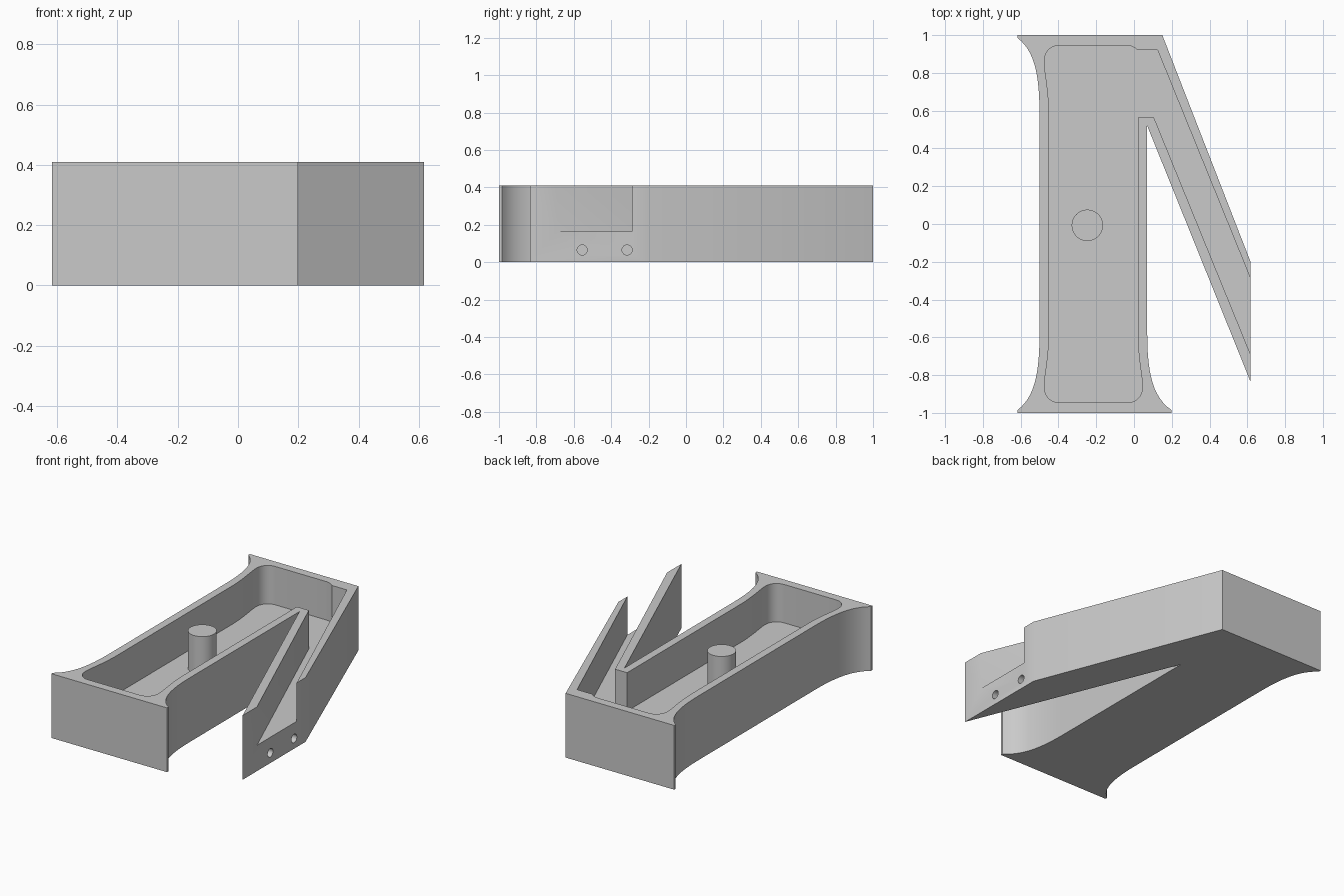
import bpy, bmesh, math
from mathutils import Vector, Matrix

if "Cube" in bpy.data.objects:
    bpy.data.objects.remove(bpy.data.objects["Cube"], do_unlink=True)

HEIGHT, FLOOR = 0.41, 0.165
SIDE = 0.617

grey = bpy.data.materials.new("plain grey")
grey.use_nodes = True
colour = (0.59, 0.59, 0.59, 1)
grey.diffuse_color = colour
grey.node_tree.nodes["Principled BSDF"].inputs["Base Color"].default_value = colour


def bezier(a, b, c, d, steps=12):
    """Points along a cubic curve, ends included."""
    a, b, c, d = (Vector(p) for p in (a, b, c, d))
    pts = []
    for i in range(steps + 1):
        t = i / steps
        u = 1 - t
        pts.append(tuple(a * u**3 + b * 3*u*u*t + c * 3*u*t*t + d * t**3))
    return pts


def mirror_x(points, centre):
    return [(2 * centre - x, y) for x, y in points]


def mirror_y(points):
    return [(x, -y) for x, y in points]


def finish(name, bm):
    bmesh.ops.recalc_face_normals(bm, faces=bm.faces)
    mesh = bpy.data.meshes.new(name)
    bm.to_mesh(mesh)
    bm.free()
    mesh.materials.append(grey)
    obj = bpy.data.objects.new(name, mesh)
    bpy.context.collection.objects.link(obj)
    return obj


def prism(name, outline, low, high):
    """Closed solid from an outline, with caps and side walls."""
    bm = bmesh.new()
    bottom = [bm.verts.new((x, y, low)) for x, y in outline]
    top = [bm.verts.new((x, y, high)) for x, y in outline]
    bm.faces.new(bottom[::-1])
    bm.faces.new(top)
    for i in range(len(outline)):
        j = (i + 1) % len(outline)
        bm.faces.new((bottom[i], bottom[j], top[j], top[i]))
    return finish(name, bm)


def cylinder(name, radius, depth, matrix, sides):
    bm = bmesh.new()
    bmesh.ops.create_cone(bm, cap_ends=True, segments=sides, radius1=radius,
                          radius2=radius, depth=depth, matrix=matrix)
    return finish(name, bm)


def cut(target, cutter):
    mod = target.modifiers.new(cutter.name, "BOOLEAN")
    mod.operation, mod.solver, mod.object = "DIFFERENCE", "EXACT", cutter
    bpy.context.view_layer.objects.active = target
    bpy.ops.object.modifier_apply(modifier=mod.name)
    bpy.data.objects.remove(cutter, do_unlink=True)


def smooth(obj):
    bpy.ops.object.select_all(action="DESELECT")
    obj.select_set(True)
    bpy.context.view_layer.objects.active = obj
    bpy.ops.object.shade_smooth_by_angle(angle=math.radians(30))


# Outer body: flared stem with a slanted arm, drawn counter-clockwise
flare = bezier((-SIDE, -0.985), (-0.53, -0.92), (-0.5, -0.8), (-0.5, -0.58))
right_flare = [(0.07 + (-0.5 - x) * 1.1, y) for x, y in flare]
outline = [(-SIDE, -1), (right_flare[0][0], -1)] + right_flare
outline += [(0.07, 0.52), (SIDE, -0.835), (SIDE, -0.2), (0.15, 1), (-SIDE, 1)]
outline += mirror_y(flare) + flare[::-1]
body = prism("hollow_body", outline, 0, HEIGHT)

# Hollow: rounded stem pocket joined to a channel that runs out of the arm tip
left_end = bezier((-0.45, -0.6), (-0.455, -0.74), (-0.475, -0.81), (-0.475, -0.86))
left_end += bezier((-0.475, -0.86), (-0.475, -0.91), (-0.445, -0.945), (-0.395, -0.945))[1:]
hollow = left_end + mirror_x(left_end, -0.215)[::-1]
hollow += [(0.02, 0.565), (0.105, 0.565), (SIDE, -0.69), (0.7, -0.893),
           (0.7, -0.493), (SIDE, -0.29), (0.125, 0.92), (0.02, 0.92)]
hollow += bezier((0.02, 0.92), (0.005, 0.935), (-0.015, 0.945), (-0.04, 0.945), 6)[1:]
hollow += mirror_y(left_end)[::-1]
cut(body, prism("pocket_cutter", hollow, FLOOR, HEIGHT + 0.1))

# Two pin holes in the arm tip
for y in (-0.555, -0.315):
    place = Matrix.Translation((SIDE, y, 0.065)) @ Matrix.Rotation(math.pi / 2, 4, "Y")
    cut(body, cylinder("pin_hole_cutter", 0.027, 0.16, place, 24))
smooth(body)

# Round post standing on the pocket floor
post_height = 0.405 - FLOOR + 0.01
post = cylinder("centre_post", 0.083, post_height,
                Matrix.Translation((-0.247, -0.007, 0.405 - post_height / 2)), 48)
smooth(post)
